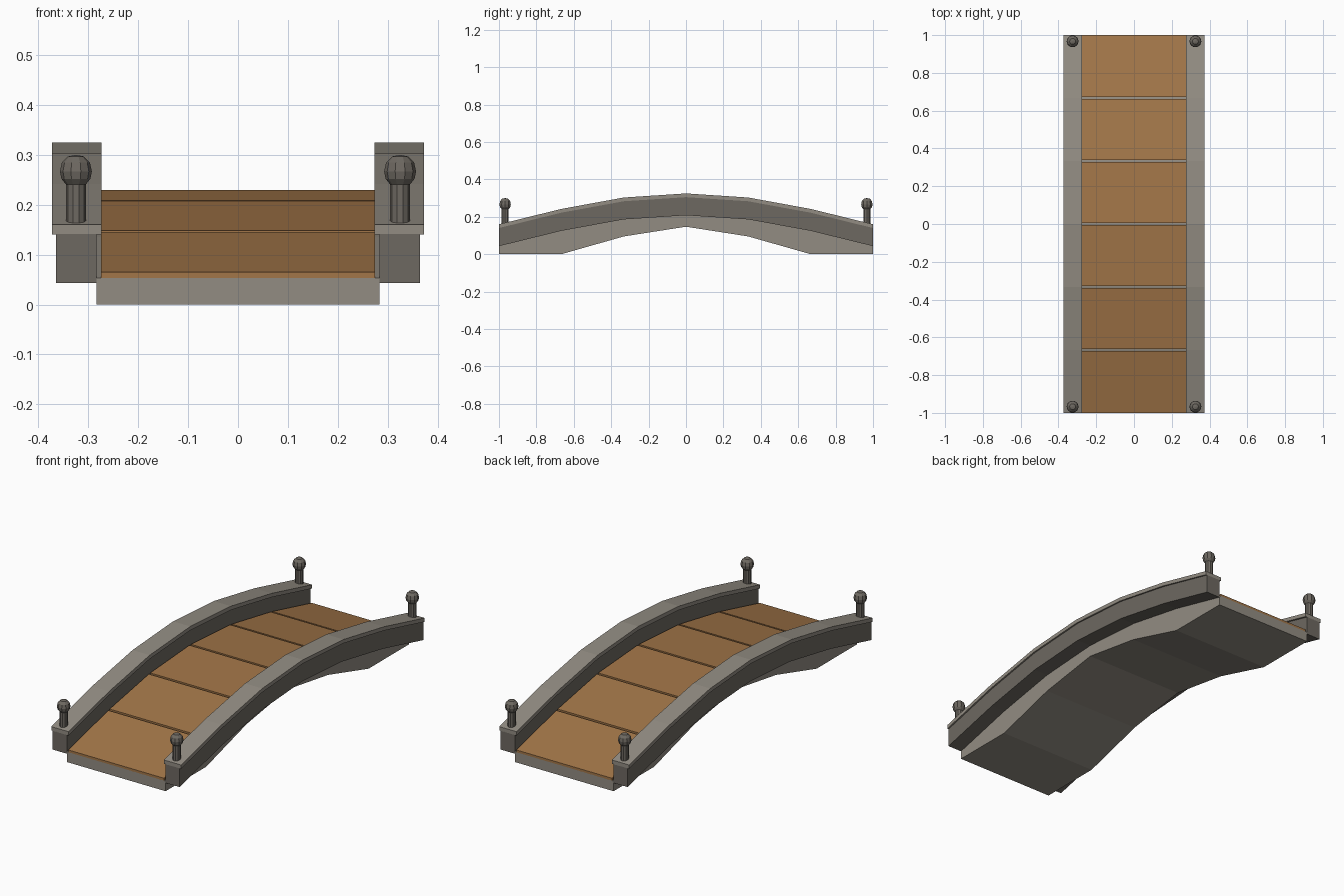
import bpy, bmesh, math

cube = bpy.data.objects.get("Cube")
if cube:
    bpy.data.objects.remove(cube, do_unlink=True)


def material(name, rgb):
    m = bpy.data.materials.new(name)
    m.use_nodes = True
    m.diffuse_color = (*rgb, 1)
    m.node_tree.nodes["Principled BSDF"].inputs["Base Color"].default_value = (*rgb, 1)
    return m


light_stone = material("light stone", (0.29, 0.265, 0.225))
dark_stone = material("dark stone", (0.155, 0.14, 0.12))
wood = material("wood", (0.36, 0.18, 0.065))

# Rise of the arch at each of the seven stations, and the underside height
STEP = 1 / 3
STATIONS = [i * STEP for i in range(-3, 4)]
RISE = [0.165, 0.143, 0.082, 0]
UNDERSIDE = [0.147, 0.095, 0, 0]


def height(table, y):
    t = min(abs(y) / STEP, 2.9999)
    i = int(t)
    return table[i] + (table[i + 1] - table[i]) * (t - i)


def add_object(name, bm, mat):
    bmesh.ops.recalc_face_normals(bm, faces=bm.faces)
    mesh = bpy.data.meshes.new(name)
    bm.to_mesh(mesh)
    bm.free()
    mesh.materials.append(mat)
    obj = bpy.data.objects.new(name, mesh)
    bpy.context.collection.objects.link(obj)
    return obj


def beam(name, x0, x1, ys, bottom, top, mat):
    """Sweep a rectangle along y between the bottom and top height functions."""
    bm = bmesh.new()
    rings = []
    for y in ys:
        corners = [(x0, bottom(y)), (x1, bottom(y)), (x1, top(y)), (x0, top(y))]
        rings.append([bm.verts.new((x, y, z)) for x, z in corners])
    for a, b in zip(rings, rings[1:]):
        for i in range(4):
            j = (i + 1) % 4
            bm.faces.new((a[i], a[j], b[j], b[i]))
    bm.faces.new(rings[0])
    bm.faces.new(rings[-1][::-1])
    return add_object(name, bm, mat)


def arch(offset):
    return lambda y: height(RISE, y) + offset


def lathe(name, profile, x, y, z, mat, sides=10):
    bm = bmesh.new()
    verts = [bm.verts.new((r, 0, h)) for r, h in profile]
    edges = [bm.edges.new(pair) for pair in zip(verts, verts[1:])]
    bmesh.ops.spin(bm, geom=verts + edges, cent=(0, 0, 0), axis=(0, 0, 1),
                   angle=math.tau, steps=sides, use_duplicate=False)
    bmesh.ops.remove_doubles(bm, verts=bm.verts, dist=0.0005)
    obj = add_object(name, bm, mat)
    obj.location = (x, y, z)
    return obj


# Arched stone slab under the deck
beam("bridge_slab", -0.284, 0.284, STATIONS,
     lambda y: height(UNDERSIDE, y), arch(0.053), light_stone)

# Deck planks with narrow gaps between them
GAP = 0.006
for i, (a, b) in enumerate(zip(STATIONS, STATIONS[1:])):
    start = a + GAP if i > 0 else a
    end = b - GAP if i < 5 else b
    beam(f"deck_plank_{i + 1}", -0.275, 0.275, (start, end),
         arch(0.052), arch(0.065), wood)

# Side walls, their caps and the knobbed end posts
POST = [(0, 0), (0.02, 0), (0.02, 0.078), (0.029, 0.089), (0.032, 0.104),
        (0.028, 0.122), (0.016, 0.134), (0, 0.137)]
for side, s in (("left", 1), ("right", -1)):
    beam(f"{side}_wall", s * 0.284, s * 0.365, STATIONS,
         arch(0.043), arch(0.141), dark_stone)
    beam(f"{side}_wall_cap", s * 0.274, s * 0.373, STATIONS,
         arch(0.14), arch(0.16), light_stone)
    for end, e in (("back", 1), ("front", -1)):
        lathe(f"{end}_{side}_post", POST, s * 0.325, e * 0.967, 0.163, dark_stone)
